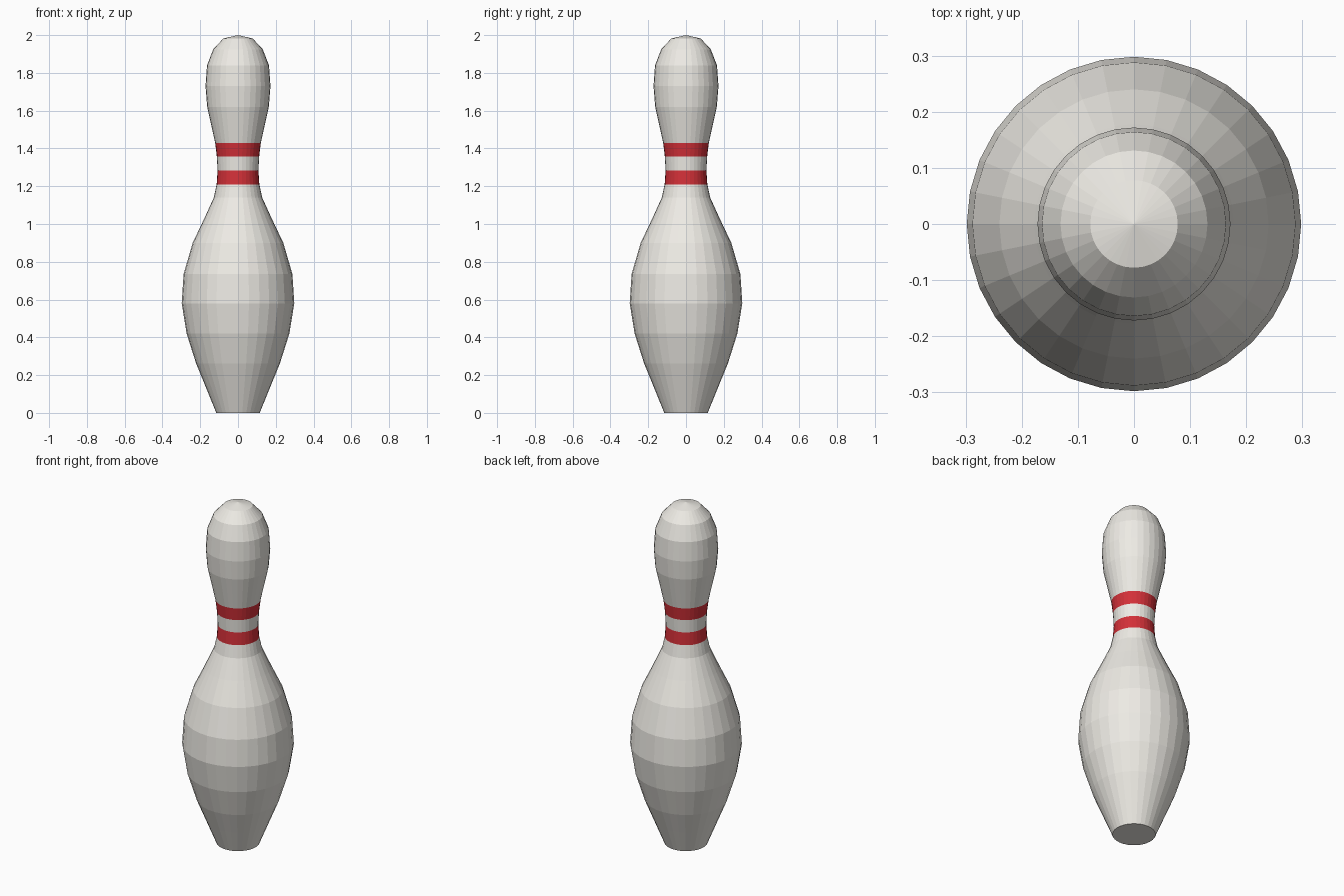
import bpy, bmesh
from math import cos, sin, tau

if "Cube" in bpy.data.objects:
    bpy.data.objects.remove(bpy.data.objects["Cube"])

SIDES = 32

# Silhouette from base to crown: (radius, height)
PROFILE = [
    (0.115, 0.0), (0.17, 0.135), (0.222, 0.262), (0.272, 0.42), (0.298, 0.58),
    (0.288, 0.735), (0.24, 0.90), (0.178, 1.03), (0.128, 1.14), (0.113, 1.21),
    (0.108, 1.283), (0.112, 1.357), (0.121, 1.43), (0.163, 1.62), (0.172, 1.73),
    (0.164, 1.84), (0.131, 1.925), (0.078, 1.982),
]
STRIPES = {9, 11}  # profile spans painted red


def material(name, color):
    mat = bpy.data.materials.new(name)
    mat.diffuse_color = color
    mat.use_nodes = True
    mat.node_tree.nodes["Principled BSDF"].inputs["Base Color"].default_value = mat.diffuse_color
    return mat


bm = bmesh.new()

# Rings
rings = [[bm.verts.new((r * cos(tau * i / SIDES), r * sin(tau * i / SIDES), z))
          for i in range(SIDES)] for r, z in PROFILE]

# Side walls, with the two neck stripes
for k, (low, high) in enumerate(zip(rings, rings[1:])):
    for i in range(SIDES):
        j = (i + 1) % SIDES
        face = bm.faces.new((low[i], low[j], high[j], high[i]))
        face.material_index = int(k in STRIPES)

# Flat base and pointed crown
bm.faces.new(rings[0][::-1])
tip = bm.verts.new((0, 0, 2.0))
for i in range(SIDES):
    bm.faces.new((rings[-1][i], rings[-1][(i + 1) % SIDES], tip))

mesh = bpy.data.meshes.new("bowling_pin")
bm.to_mesh(mesh)
bm.free()
mesh.materials.append(material("off_white", (0.85, 0.83, 0.78, 1)))
mesh.materials.append(material("red", (0.65, 0.03, 0.04, 1)))
bpy.context.collection.objects.link(bpy.data.objects.new("bowling_pin", mesh))
